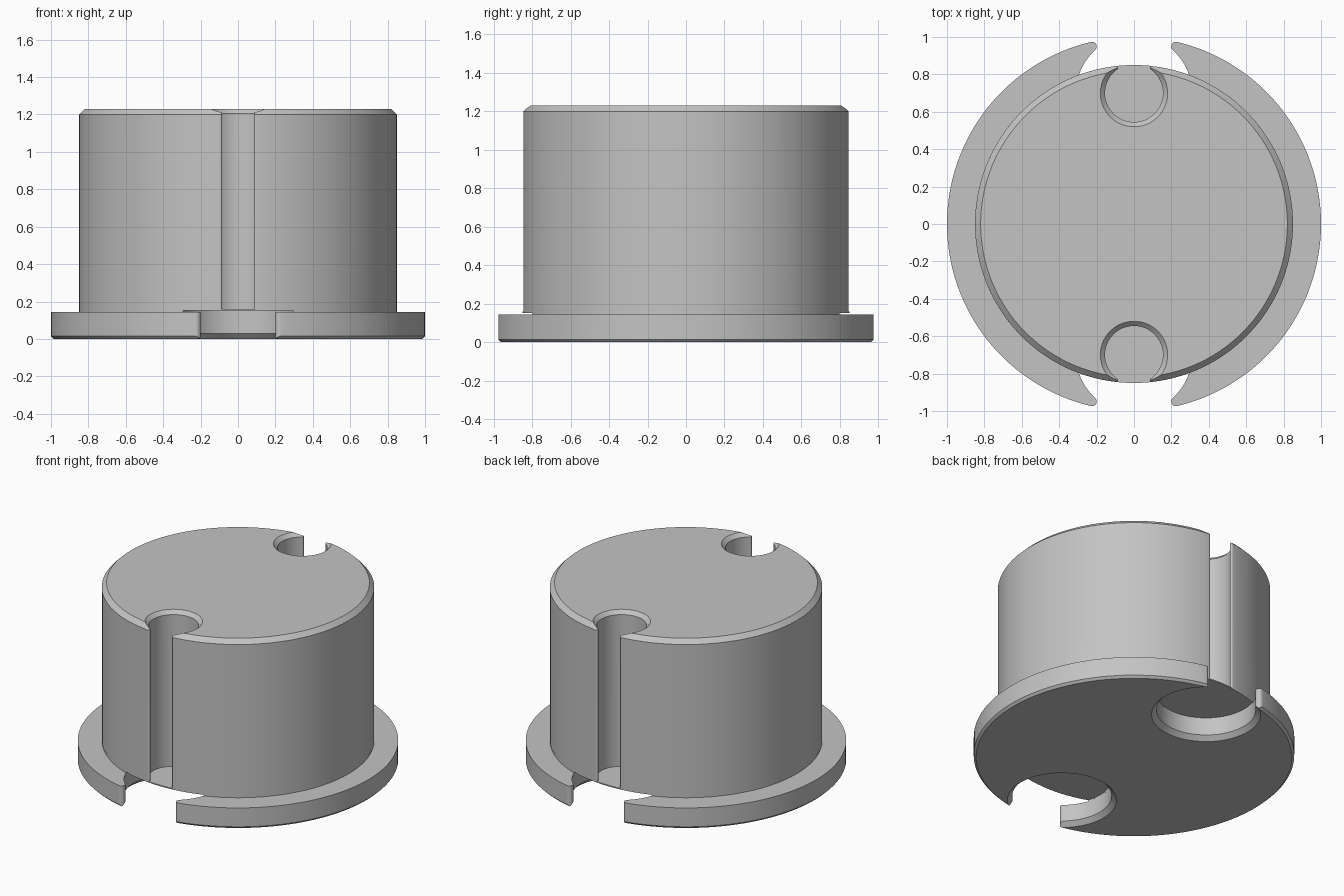
import bpy, bmesh
from math import pi, cos, sin, atan2, sqrt, radians
from mathutils import Vector

cube = bpy.data.objects.get("Cube")
if cube:
    bpy.data.objects.remove(cube, do_unlink=True)

HOLE_Y = 0.70          # distance of both notch centres from the axis
HEIGHT = 1.23

grey = bpy.data.materials.new("plain grey")
grey.use_nodes = True
colour = (0.55, 0.55, 0.55, 1)
grey.diffuse_color = colour
grey.node_tree.nodes["Principled BSDF"].inputs["Base Color"].default_value = colour


def arc(cx, cy, r, a, b, n):
    return [(cx + r * cos(a + (b - a) * i / n), cy + r * sin(a + (b - a) * i / n))
            for i in range(n + 1)]


def notched_disc(R, hole, lip):
    """Disc outline with a round notch front and back, its tips rounded by lip."""
    d1, d2 = R - lip, hole + lip
    py = (d1 ** 2 + HOLE_Y ** 2 - d2 ** 2) / (2 * HOLE_Y)
    px = sqrt(d1 ** 2 - py ** 2)
    a = atan2(py, px)
    b = atan2(HOLE_Y - py, -px) % (2 * pi)
    quarter = arc(0, 0, R, 0, a, 32)
    if lip:
        quarter += arc(px, py, lip, a, b, 10)[1:]
    quarter += arc(0, HOLE_Y, hole, b - pi, -pi / 2, 28)[1:]
    half = quarter + [(-x, y) for x, y in reversed(quarter[:-1])]
    return half + [(x, -y) for x, y in reversed(half[1:-1])]


def prism(name, outline, z0, z1):
    bm = bmesh.new()
    face = bm.faces.new([bm.verts.new((x, y, z0)) for x, y in outline])
    top = bmesh.ops.extrude_face_region(bm, geom=[face])["geom"]
    bmesh.ops.translate(bm, vec=Vector((0, 0, z1 - z0)),
                        verts=[v for v in top if isinstance(v, bmesh.types.BMVert)])
    bmesh.ops.recalc_face_normals(bm, faces=bm.faces)
    mesh = bpy.data.meshes.new(name)
    bm.to_mesh(mesh)
    bm.free()
    ob = bpy.data.objects.new(name, mesh)
    bpy.context.collection.objects.link(ob)
    mesh.materials.append(grey)
    return ob


def cut_cone(ob, operation, y, z0, r0, z1, r1):
    """Combine ob with a temporary cone to form a chamfer."""
    bpy.ops.mesh.primitive_cone_add(vertices=128, radius1=r0, radius2=r1,
                                    depth=z1 - z0, location=(0, y, (z0 + z1) / 2))
    cutter = bpy.context.object
    cutter.hide_render = True
    cutter.data.materials.append(grey)
    mod = ob.modifiers.new("chamfer", "BOOLEAN")
    mod.operation, mod.solver, mod.object = operation, "EXACT", cutter
    bpy.context.view_layer.objects.active = ob
    bpy.ops.object.modifier_apply(modifier=mod.name)
    bpy.data.objects.remove(cutter, do_unlink=True)


# Flange with wide notches, chamfered underneath
flange = prism("flange", notched_disc(1.0, 0.31, 0.025), 0, 0.145)
cut_cone(flange, "INTERSECT", 0, -0.2, 0.785, 0.5, 1.485)
for s in (-1, 1):
    cut_cone(flange, "DIFFERENCE", s * HOLE_Y, -0.03, 0.37, 0.035, 0.305)

# Short neck and the thin web that closes the notches
neck = prism("neck", notched_disc(0.85, 0.31, 0), 0.145, 0.153)
web = prism("notch_web", arc(0, 0, 0.85, 0, 2 * pi, 144)[:-1], 0.153, 0.161)

# Main drum with narrow slots, chamfered on top
drum = prism("drum", notched_disc(0.85, 0.155, 0.01), 0.161, HEIGHT)
cut_cone(drum, "INTERSECT", 0, -0.3, 0.82 + HEIGHT + 0.3, HEIGHT + 0.2, 0.62)
for s in (-1, 1):
    cut_cone(drum, "DIFFERENCE", s * HOLE_Y, HEIGHT - 0.03, 0.15, HEIGHT + 0.03, 0.21)

# Smooth the round walls, keep rims sharp
bpy.ops.object.select_all(action="DESELECT")
for ob in (flange, neck, web, drum):
    ob.select_set(True)
bpy.context.view_layer.objects.active = drum
bpy.ops.object.shade_smooth_by_angle(angle=radians(30))
